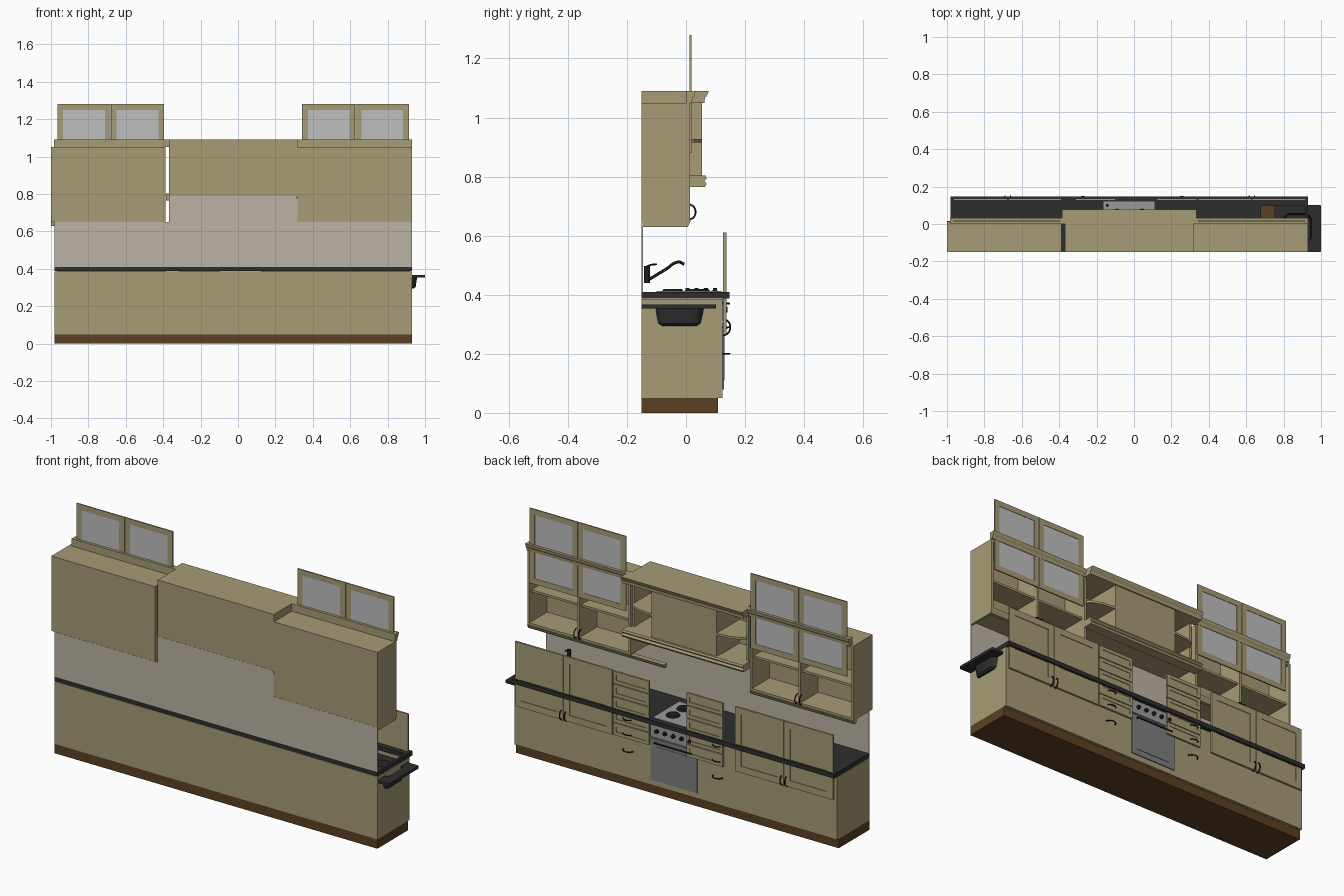
import bpy, bmesh, math
from mathutils import Vector

if "Cube" in bpy.data.objects:
    bpy.data.objects.remove(bpy.data.objects["Cube"])


def material(name, rgb, rough=0.6):
    m = bpy.data.materials.new(name)
    m.use_nodes = True
    m.diffuse_color = (*rgb, 1)
    bsdf = m.node_tree.nodes["Principled BSDF"]
    bsdf.inputs["Base Color"].default_value = (*rgb, 1)
    bsdf.inputs["Roughness"].default_value = rough
    return m


WOOD = material("olive_beige_wood", (0.39, 0.33, 0.18))
BROWN = material("dark_brown_plinth", (0.105, 0.052, 0.016))
STONE = material("charcoal_worktop", (0.027, 0.027, 0.028))
TILE = material("pale_splashback", (0.50, 0.45, 0.37))
GLASS = material("frosted_grey_glass", (0.52, 0.52, 0.52))
STEEL = material("oven_grey", (0.21, 0.21, 0.22))
HOB = material("hob_silver", (0.33, 0.33, 0.33))
BLACK = material("black_metal", (0.012, 0.012, 0.013))


def finish(name, bm, mat):
    bmesh.ops.recalc_face_normals(bm, faces=bm.faces)
    me = bpy.data.meshes.new(name)
    bm.to_mesh(me)
    bm.free()
    me.materials.append(mat)
    ob = bpy.data.objects.new(name, me)
    bpy.context.collection.objects.link(ob)
    return ob


def boxes(name, mat, *spans):
    """One object made of boxes, each (x0, x1, y0, y1, z0, z1)."""
    bm = bmesh.new()
    for x0, x1, y0, y1, z0, z1 in spans:
        vs = bmesh.ops.create_cube(bm, size=1)["verts"]
        for v in vs:
            v.co = Vector(((x0 + x1) / 2 + v.co.x * (x1 - x0),
                           (y0 + y1) / 2 + v.co.y * (y1 - y0),
                           (z0 + z1) / 2 + v.co.z * (z1 - z0)))
    return finish(name, bm, mat)


def loft(name, mat, loops):
    """Closed skin through equal-length point loops, capped at both ends."""
    bm = bmesh.new()
    rings = [[bm.verts.new(p) for p in loop] for loop in loops]
    for a, b in zip(rings, rings[1:]):
        for i in range(len(a)):
            j = (i + 1) % len(a)
            bm.faces.new((a[i], a[j], b[j], b[i]))
    bm.faces.new(rings[0])
    bm.faces.new(rings[-1])
    return finish(name, bm, mat)


def moulding(name, profile, x0, x1):
    loft(name, WOOD, [[(x, y, z) for y, z in profile] for x in (x0, x1)])


def tube(name, points, radius):
    cu = bpy.data.curves.new(name, "CURVE")
    cu.dimensions = "3D"
    cu.bevel_depth, cu.bevel_resolution = radius, 2
    cu.resolution_u, cu.use_fill_caps = 6, True
    sp = cu.splines.new("BEZIER")
    sp.bezier_points.add(len(points) - 1)
    for bp, p in zip(sp.bezier_points, points):
        bp.co = p
        bp.handle_left_type = bp.handle_right_type = "AUTO"
    cu.materials.append(BLACK)
    ob = bpy.data.objects.new(name, cu)
    bpy.context.collection.objects.link(ob)


def handle(name, x, y, z, vertical, bow=0.02, half=0.03):
    ends = [(-half, 0), (-half * 0.5, bow), (half * 0.5, bow), (half, 0)]
    tube(name, [(x, y + d, z + t) if vertical else (x + t, y + d, z) for t, d in ends], 0.003)


def disc(name, mat, centre, radius, depth, axis="Z"):
    bm = bmesh.new()
    bmesh.ops.create_cone(bm, cap_ends=True, segments=20, radius1=radius, radius2=radius * 0.85, depth=depth)
    ob = finish(name, bm, mat)
    ob.location = centre
    if axis == "Y":
        ob.rotation_euler.x = -math.pi / 2
    return ob


def framed(name, x0, x1, y0, y1, z0, z1, rail, panel_mat):
    """Frame of four rails around a thinner recessed panel."""
    boxes(name + "_frame", WOOD,
          (x0, x0 + rail, y0, y1, z0, z1), (x1 - rail, x1, y0, y1, z0, z1),
          (x0 + rail, x1 - rail, y0, y1, z0, z0 + rail), (x0 + rail, x1 - rail, y0, y1, z1 - rail, z1))
    inset = (y1 - y0) * 0.3
    boxes(name + "_panel", panel_mat,
          (x0 + rail, x1 - rail, y0 + inset, y1 - inset, z0 + rail, z1 - rail))


# Base cabinet: plinth, hollow carcass, worktop with a sink cut-out
L, R, BACK, T = -0.98, 0.93, -0.15, 0.012
boxes("plinth", BROWN, (L, R, BACK, 0.108, 0, 0.05))
boxes("base_carcass", WOOD,
      (L, R, BACK, BACK + T, 0.05, 0.385), (L, R, 0.11, 0.123, 0.05, 0.385),
      (L, L + T, BACK, 0.123, 0.05, 0.385), (R - T, R, BACK, 0.123, 0.05, 0.385))
boxes("worktop", STONE,
      (L, 0.68, BACK, 0.147, 0.387, 0.41), (0.915, R, BACK, 0.147, 0.387, 0.41),
      (0.68, 0.915, BACK, -0.09, 0.387, 0.41), (0.68, 0.915, 0.10, 0.147, 0.387, 0.41))

# Raised doors of the base cabinet
for i, (x0, x1) in enumerate([(0.632, 0.917), (0.343, 0.628), (-0.672, -0.387), (-0.965, -0.676)]):
    framed(f"base_door_{i}", x0, x1, 0.126, 0.137, 0.265, 0.61, 0.035, WOOD)
for x in (0.63, -0.675):
    for s in (-1, 1):
        handle("base_door_handle", x + s * 0.014, 0.126, 0.29, True)

# Raised drawer fronts
for n, (x0, x1) in enumerate([(0.124, 0.337), (-0.313, -0.10)]):
    step = 0.345 / 5
    for k in range(5):
        z = 0.265 + k * step
        framed(f"drawer_{n}_{k}", x0, x1, 0.126, 0.137, z + 0.002, z + step - 0.002, 0.018, WOOD)
for x in (0.255, -0.275):
    for z in (0.20, 0.29, 0.37):
        handle("drawer_handle", x, 0.123, z, False)

# Oven with control panel, bar and knobs
boxes("oven_door", STEEL, (-0.155, 0.12, 0.118, 0.128, 0.08, 0.305))
boxes("oven_window", STEEL, (-0.12, 0.085, 0.126, 0.130, 0.11, 0.265))
boxes("oven_control_panel", HOB, (-0.155, 0.12, 0.118, 0.129, 0.312, 0.385))
boxes("oven_bar", BLACK, (-0.13, 0.095, 0.136, 0.141, 0.284, 0.290),
      (-0.125, -0.119, 0.126, 0.138, 0.284, 0.290), (0.084, 0.09, 0.126, 0.138, 0.284, 0.290))
for k in range(5):
    disc("oven_knob", BLACK, (-0.115 + k * 0.049, 0.134, 0.35), 0.011, 0.014, "Y")

# Hob plate and burners
boxes("hob_plate", HOB, (-0.163, 0.11, -0.10, 0.12, 0.408, 0.413))
for x in (-0.09, 0.045):
    for y in (-0.045, 0.045):
        disc("burner", BLACK, (x, y, 0.416), 0.036, 0.008)
for k in range(4):
    disc("hob_knob", BLACK, (-0.143, 0.005 + k * 0.031, 0.417), 0.008, 0.01)


# Sink: rim slab and rounded bowl in one skin
def rounded(x0, x1, y0, y1, r, z, steps=5):
    pts = []
    corners = [(x1 - r, y1 - r), (x0 + r, y1 - r), (x0 + r, y0 + r), (x1 - r, y0 + r)]
    for q, (cx, cy) in enumerate(corners):
        for s in range(steps):
            a = math.pi / 2 * (q + s / (steps - 1))
            pts.append((cx + r * math.cos(a), cy + r * math.sin(a), z))
    return pts


sink = loft("sink", STONE, [
    rounded(0.805, 0.94, -0.09, 0.045, 0.03, 0.295), rounded(0.795, 0.95, -0.10, 0.055, 0.04, 0.303),
    rounded(0.79, 0.957, -0.105, 0.062, 0.04, 0.353), rounded(0.75, 1.0, BACK, 0.102, 0.006, 0.353),
    rounded(0.75, 1.0, BACK, 0.102, 0.006, 0.367), rounded(0.796, 0.95, -0.099, 0.056, 0.037, 0.367),
    rounded(0.803, 0.943, -0.092, 0.049, 0.035, 0.306)])

# Tap
tube("tap_body", [(0.785, -0.132, 0.44), (0.785, -0.132, 0.47), (0.785, -0.132, 0.498)], 0.010)
tube("tap_spout", [(0.785, -0.128, 0.45), (0.785, -0.07, 0.485), (0.785, -0.025, 0.511), (0.785, -0.006, 0.503)], 0.005)
tube("tap_lever", [(0.785, -0.132, 0.497), (0.785, -0.115, 0.502), (0.785, -0.098, 0.503)], 0.003)

# Splashback with a raised middle and one rounded corner
outline = [(L, 0.41), (R, 0.41), (R, 0.65), (0.318, 0.65)]
outline += [(0.298 + 0.02 * math.cos(a), 0.77 + 0.02 * math.sin(a))
            for a in (0, math.pi / 6, math.pi / 3, math.pi / 2)]
outline += [(-0.37, 0.79), (-0.37, 0.65), (L, 0.65)]
loft("splashback", TILE, [[(x, y, z) for x, z in outline] for y in (-0.151, -0.146)])

# Side wall cabinets: open box, divider, shelf, crown, rail and lifted glass doors
crown = [(0.0, 1.05), (0.02, 1.05), (0.022, 1.065), (0.029, 1.075), (0.032, 1.09), (0.0, 1.09)]
for side, x0, x1, mid, c0, c1, r0, r1 in [
        ("left", 0.318, 0.93, 0.628, 0.318, 0.93, 0.12, 0.93),
        ("right", -1.0, -0.387, -0.68, -0.985, -0.37, -1.0, -0.387)]:
    y1 = 0.013
    boxes(side + "_wall_cabinet", WOOD,
          (x0, x1, BACK, BACK + T, 0.65, 1.05), (x0, x1, BACK, y1, 1.05 - T, 1.05),
          (x0, x1, BACK, y1, 0.65, 0.65 + T), (x0, x0 + T, BACK, y1, 0.65, 1.05),
          (x1 - T, x1, BACK, y1, 0.65, 1.05), (mid - T / 2, mid + T / 2, BACK, y1 - 0.003, 0.65, 1.05),
          (x0, x1, BACK, -0.005, 0.82, 0.82 + T))
    moulding(side + "_crown", crown, c0, c1)
    moulding(side + "_light_rail", [(-0.012, 0.63), (0.006, 0.63), (0.016, 0.65), (-0.012, 0.65)], r0, r1)
    boxes(side + "_end_rail", WOOD, (x1 - T, x1, BACK, 0.0, 0.63, 0.65))
    for d in (0, 1):
        a = mid + 0.0015 if d else mid - 0.285
        framed(f"{side}_glass_door_{d}", a, a + 0.2835, 0.012, 0.019, 0.88, 1.28, 0.03, GLASS)
    for s in (-1, 1):
        handle(side + "_cabinet_handle", mid + s * 0.013, 0.01, 0.68, True, 0.019, 0.028)

# Centre wall unit: closed middle between open shelves, heavy mouldings
A, B, FRONT = -0.37, 0.318, 0.06
boxes("centre_unit", WOOD,
      (A, B, BACK, BACK + T, 0.79, 1.09), (A, B, BACK, FRONT, 1.05, 1.09),
      (A, B, BACK, FRONT, 0.785, 0.80), (-0.22, 0.166, BACK + T, FRONT - 0.005, 0.80, 1.05),
      (A, A + T, BACK, 0.0, 0.80, 1.05), (B - T, B, BACK, 0.0, 0.80, 1.05))
for name, outer, inner in [("left_corner_shelf", B, 0.166), ("right_corner_shelf", A, -0.22)]:
    arc = [(inner + (outer - inner) * math.sin(a), 0.0 + 0.055 * math.cos(a))
           for a in (0, math.pi / 6, math.pi / 3, math.pi / 2)]
    plan = [(inner, BACK + T)] + arc + [(outer, BACK + T)]
    loft(name, WOOD, [[(x, y, z) for x, y in plan] for z in (0.915, 0.927)])
moulding("centre_crown", [(0.0, 1.05), (0.062, 1.05), (0.064, 1.066), (0.071, 1.075), (0.078, 1.09), (0.0, 1.09)],
         -0.385, 0.333)
moulding("centre_base_moulding", [(0.01, 0.765), (0.064, 0.765), (0.07, 0.775), (0.062, 0.785),
                                  (0.07, 0.793), (0.066, 0.803), (0.01, 0.803)], -0.385, 0.333)

# Smooth the round parts only
for ob in bpy.context.collection.objects:
    ob.select_set(ob.name.startswith(("sink", "burner", "oven_knob", "hob_knob")))
bpy.context.view_layer.objects.active = sink
bpy.ops.object.shade_smooth_by_angle(angle=math.radians(35))
